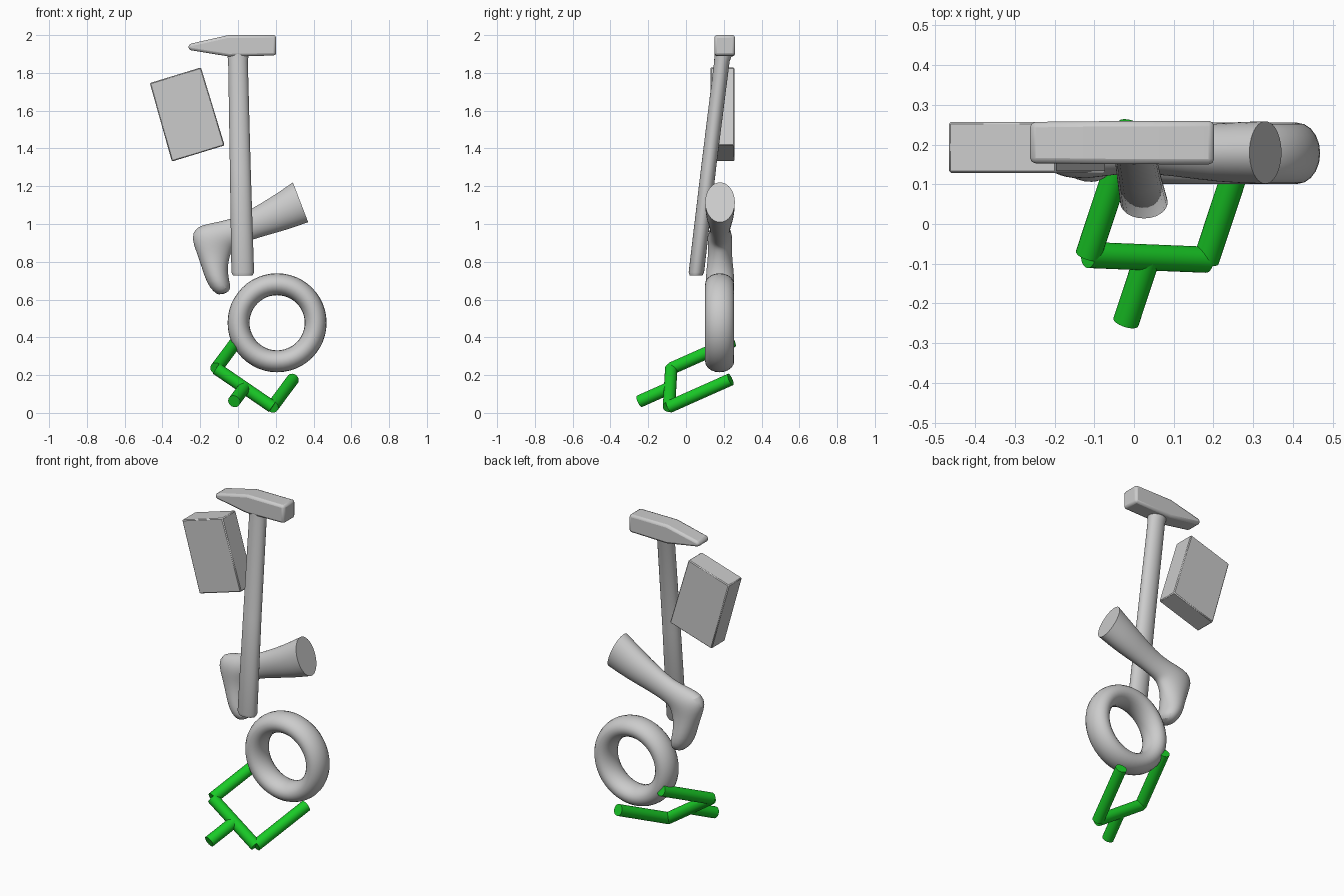
import bpy, bmesh, math
from mathutils import Vector

if "Cube" in bpy.data.objects:
    bpy.data.objects.remove(bpy.data.objects["Cube"])

DEPTH = 0.18  # y centre of the relief pieces


def finish(bm, name, angle=40):
    bmesh.ops.recalc_face_normals(bm, faces=bm.faces[:])
    me = bpy.data.meshes.new(name)
    bm.to_mesh(me)
    bm.free()
    ob = bpy.data.objects.new(name, me)
    bpy.context.collection.objects.link(ob)
    bpy.ops.object.select_all(action='DESELECT')
    ob.select_set(True)
    bpy.context.view_layer.objects.active = ob
    if angle:
        bpy.ops.object.shade_smooth_by_angle(angle=math.radians(angle))
    return ob


def bevel(ob, width, segments=2):
    m = ob.modifiers.new("bevel", 'BEVEL')
    m.width, m.segments = width, segments
    m.limit_method = 'ANGLE'
    m.angle_limit = math.radians(35)


def loft(name, sections, sides=20, crease_start=False):
    """Each section is (centre, half-axis u, half-axis v); ends are capped."""
    bm = bmesh.new()
    rings = []
    for c, u, v in sections:
        ring = []
        for i in range(sides):
            a = math.tau * i / sides
            ring.append(bm.verts.new(Vector(c) + Vector(u) * math.cos(a) + Vector(v) * math.sin(a)))
        rings.append(ring)
    for r, s in zip(rings, rings[1:]):
        for i in range(sides):
            j = (i + 1) % sides
            bm.faces.new((r[i], r[j], s[j], s[i]))
    start = bm.faces.new(rings[0])
    bm.faces.new(rings[-1])
    if crease_start:
        layer = bm.edges.layers.float.new("crease_edge")
        for e in start.edges:
            e[layer] = 1.0
    return finish(bm, name)


def rod(name, p, q, r=0.033):
    p, q = Vector(p), Vector(q)
    d = (q - p).normalized()
    u = d.orthogonal().normalized()
    v = d.cross(u)
    return loft(name, [(p, u * r, v * r), (q, u * r, v * r)], 24)


def hull(name, points):
    bm = bmesh.new()
    for p in points:
        bm.verts.new(p)
    bmesh.ops.convex_hull(bm, input=bm.verts[:])
    bmesh.ops.dissolve_limit(bm, angle_limit=0.02, verts=bm.verts[:], edges=bm.edges[:])
    return finish(bm, name, 30)


# Hammer head: square face on the right, wedge on the left
head = hull("hammer_head", [
    (x, DEPTH + 0.025 + s * hy, z)
    for x, lo, hi, hy in ((-0.262, 1.922, 1.952, 0.052), (-0.05, 1.887, 2.0, 0.055), (0.202, 1.892, 2.0, 0.055))
    for s in (-1, 1) for z in (lo, hi)])
bevel(head, 0.014)

# Hammer handle: leaning oval shaft
loft("hammer_handle", [
    ((x, y, z), (rx, 0, 0), (0, ry, 0)) for x, y, z, rx, ry in (
        (0.0, 0.20, 1.93, 0.058, 0.046), (0.0, 0.195, 1.885, 0.055, 0.045),
        (0.0, 0.19, 1.86, 0.052, 0.041), (0.012, 0.12, 1.3, 0.055, 0.040),
        (0.025, 0.055, 0.745, 0.060, 0.041), (0.025, 0.053, 0.728, 0.052, 0.034))], 24)

# Tilted block
block = hull("tilted_block", [
    (x, y, z) for x, z in ((-0.467, 1.746), (-0.196, 1.829), (-0.071, 1.416), (-0.350, 1.331))
    for y in (0.129, 0.257)])
bevel(block, 0.005, 1)

# Lower leg and foot: (back/sole edge x z, front edge x z, half depth)
leg = loft("leg_and_foot", [
    (((ax + bx) / 2, DEPTH, (az + bz) / 2), ((bx - ax) / 2, 0, (bz - az) / 2), (0, w, 0))
    for ax, az, bx, bz, w in (
        (0.29, 1.222, 0.372, 1.008, 0.080), (0.18, 1.145, 0.25, 0.965, 0.077),
        (0.07, 1.08, 0.11, 0.928, 0.058), (-0.04, 1.022, 0.03, 0.90, 0.052),
        (-0.15, 1.005, -0.01, 0.885, 0.060), (-0.225, 0.985, -0.025, 0.87, 0.066),
        (-0.25, 0.93, -0.035, 0.85, 0.066), (-0.22, 0.85, -0.048, 0.81, 0.064),
        (-0.192, 0.77, -0.055, 0.755, 0.072), (-0.168, 0.69, -0.046, 0.70, 0.078),
        (-0.13, 0.64, -0.038, 0.665, 0.066), (-0.10, 0.622, -0.05, 0.638, 0.035))],
    20, crease_start=True)
leg.modifiers.new("smooth", 'SUBSURF').levels = 1

# Ring, deeper than it is wide in section
bm = bmesh.new()
N, M = 48, 20
grid = []
for i in range(N):
    a = math.tau * i / N
    grid.append([])
    for j in range(M):
        b = math.tau * j / M
        r = 0.204 + 0.058 * math.cos(b)
        grid[i].append(bm.verts.new((0.207 + r * math.cos(a), DEPTH - 0.002 + 0.077 * math.sin(b),
                                     0.477 + r * math.sin(a))))
for i in range(N):
    for j in range(M):
        k, l = (i + 1) % N, (j + 1) % M
        bm.faces.new((grid[i][j], grid[k][j], grid[k][l], grid[i][l]))
finish(bm, "ring")

# Green two-pronged fork
green = bpy.data.materials.new("green")
green.diffuse_color = (0.01, 0.6, 0.02, 1)
green.use_nodes = True
green.node_tree.nodes["Principled BSDF"].inputs["Base Color"].default_value = green.diffuse_color
left, right = Vector((-0.115, -0.078, 0.235)), Vector((0.182, -0.09, 0.032))
prong = Vector((0.108, 0.326, 0.145))
middle = (left + right) / 2
for name, p, q in (("fork_crossbar", left, right),
                   ("fork_prong_left", left, left + prong),
                   ("fork_prong_right", right, right + prong),
                   ("fork_stem", middle, middle - prong / 2)):
    rod(name, p, q).data.materials.append(green)
